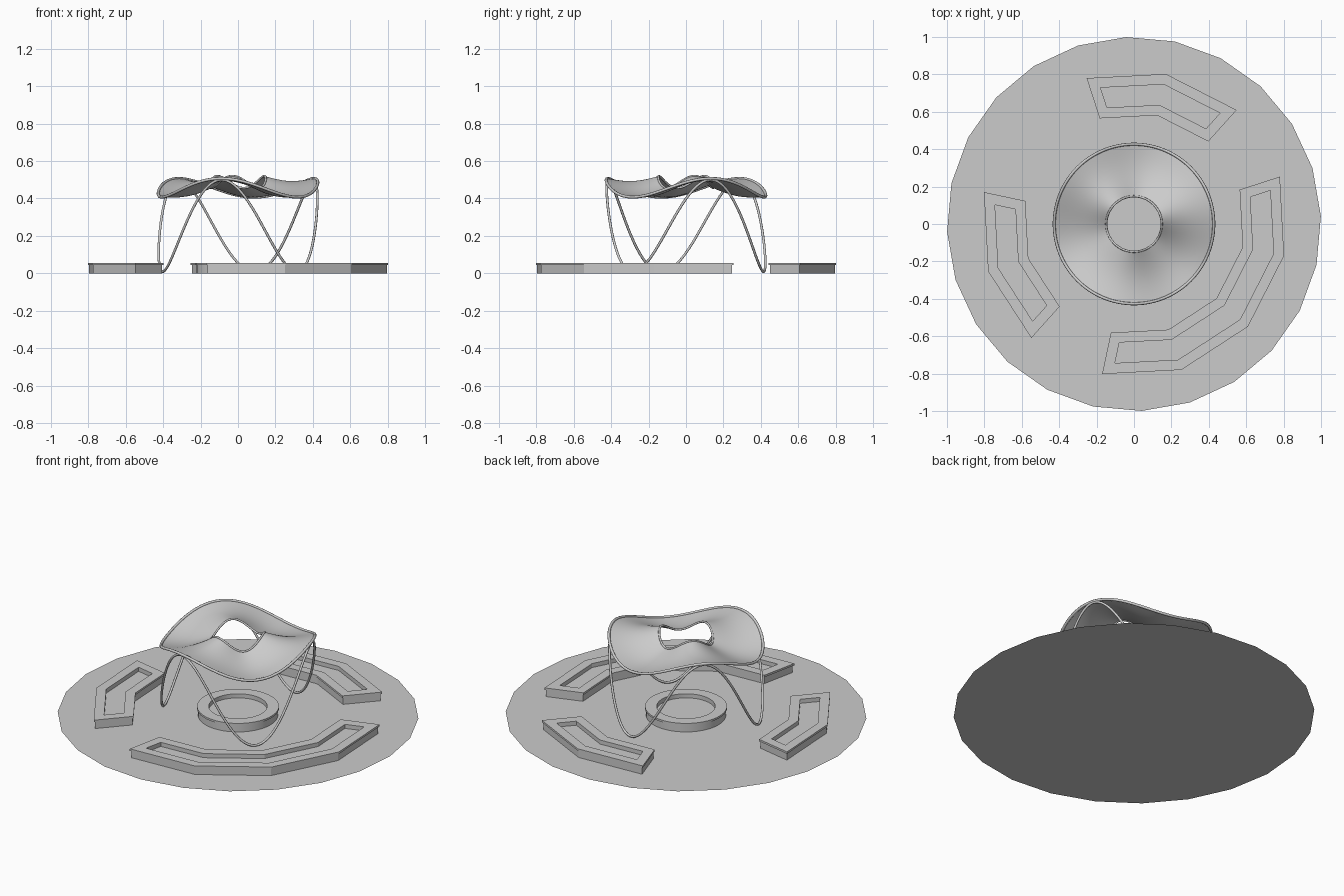
import bpy, bmesh, math
from mathutils import Vector

if "Cube" in bpy.data.objects:
    bpy.data.objects.remove(bpy.data.objects["Cube"])

def make_object(name, verts, faces, smooth=False):
    me = bpy.data.meshes.new(name)
    me.from_pydata([tuple(v) for v in verts], [], faces)
    bm = bmesh.new()
    bm.from_mesh(me)
    bmesh.ops.recalc_face_normals(bm, faces=bm.faces)
    bm.to_mesh(me)
    bm.free()
    ob = bpy.data.objects.new(name, me)
    bpy.context.collection.objects.link(ob)
    if smooth:
        bpy.ops.object.select_all(action='DESELECT')
        ob.select_set(True)
        bpy.context.view_layer.objects.active = ob
        bpy.ops.object.shade_smooth_by_angle(angle=math.radians(35))
    return ob

def polar(r, deg):
    a = math.radians(deg)
    return Vector((r * math.cos(a), r * math.sin(a)))

def inset(poly, d):
    """Move a counter-clockwise outline inwards by d with mitred corners."""
    out = []
    for i, p in enumerate(poly):
        e1 = (p - poly[i - 1]).normalized()
        e2 = (poly[(i + 1) % len(poly)] - p).normalized()
        n1, n2 = Vector((-e1.y, e1.x)), Vector((-e2.y, e2.x))
        out.append(p + (n1 + n2) * (d / (1 + n1.dot(n2))))
    return out

def planter(name, poly, rim, smooth=False):
    """Wall, slightly overhanging cap and a recessed bed from one outline."""
    n = len(poly)
    profile = [(0.006, 0), (0.006, 0.043), (0, 0.043), (0, 0.055),
               (rim, 0.055), (rim, 0.03)]
    verts, faces = [], []
    for d, z in profile:
        verts += [(p.x, p.y, z) for p in inset(poly, d)]
    for k in range(len(profile) - 1):
        for i in range(n):
            j = (i + 1) % n
            faces.append((k*n + i, k*n + j, (k+1)*n + j, (k+1)*n + i))
    last = (len(profile) - 1) * n
    faces.append(tuple(range(last, last + n)))
    return make_object(name, verts, faces, smooth)

def tube(name, path, radius):
    """Closed smooth tube through a loop of points."""
    cu = bpy.data.curves.new(name, 'CURVE')
    cu.dimensions = '3D'
    cu.bevel_depth = radius
    cu.bevel_resolution = 2
    sp = cu.splines.new('POLY')
    sp.points.add(len(path) - 1)
    for pt, co in zip(sp.points, path):
        pt.co = (*co, 1)
    sp.use_cyclic_u = True
    ob = bpy.data.objects.new(name, cu)
    bpy.context.collection.objects.link(ob)
    return ob

# Three-fold wave, crests at 18, 138 and 258 degrees
def wave(deg):
    return math.cos(math.radians(3 * (deg - 18)))

# Ground disc
make_object("base_disc", [(*polar(1.0, 2.4 + 15 * i), 0) for i in range(24)],
            [tuple(range(24))])

# Angular planter benches, in 30 degree segments
for name, start, segs in (("bench_back", 48, 2), ("bench_left", 168, 2),
                          ("bench_front_right", 258, 4)):
    angles = [start + 30 * i for i in range(segs + 1)]
    outline = [polar(0.82, a) for a in angles]
    outline += [polar(0.594, a) for a in reversed(angles)]
    planter(name, outline, 0.055)

# Round planter in the middle
planter("centre_planter", [polar(0.227, 7.5 * i) for i in range(48)], 0.065, True)

# Wavy canopy sheet with a hole in the middle
R_IN, R_OUT, N, RINGS = 0.148, 0.427, 96, 12
def canopy(t, deg):
    inner = 0.488 + 0.032 * wave(deg)
    outer = 0.457 + 0.050 * wave(deg)
    z = inner + (outer - inner) * t - 0.02 * math.sin(math.pi * t)
    return (*polar(R_IN + (R_OUT - R_IN) * t, deg), z)

angles = [360 * i / N for i in range(N)]
verts = [canopy(k / RINGS, a) for k in range(RINGS + 1) for a in angles]
faces = [(k*N + i, k*N + (i+1) % N, (k+1)*N + (i+1) % N, (k+1)*N + i)
         for k in range(RINGS) for i in range(N)]
make_object("canopy", verts, faces, True)

# Rim tubes on both canopy edges
tube("canopy_outer_rim", [canopy(1, a) for a in angles], 0.008)
tube("canopy_inner_rim", [canopy(0, a) for a in angles], 0.006)

# Looping support rod that touches the ground three times
tube("support_rod", [(*polar(0.424, a), 0.254 + 0.246 * wave(a))
                     for a in [360 * i / 144 for i in range(144)]], 0.007)
